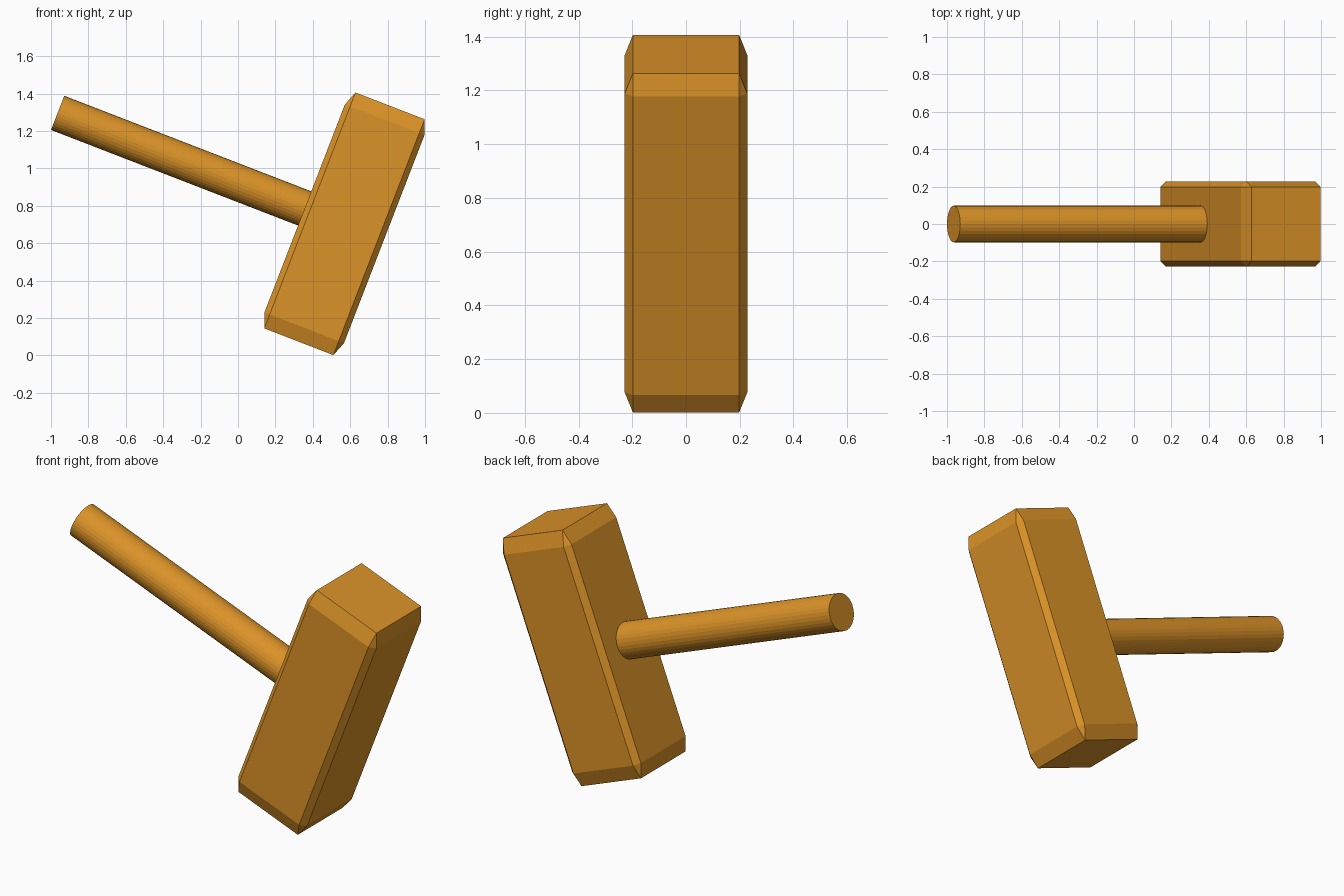
import bpy, bmesh, math
from mathutils import Matrix

if "Cube" in bpy.data.objects:
    bpy.data.objects.remove(bpy.data.objects["Cube"])

TILT = math.radians(21.15)
# Local frame at the head centre: x along the handle, z along the head
FRAME = Matrix.Translation((0.569, 0, 0.704)) @ Matrix.Rotation(TILT, 4, 'Y')

wood = bpy.data.materials.new("golden_brown")
wood.diffuse_color = (0.71, 0.29, 0.021, 1)
wood.use_nodes = True
wood.node_tree.nodes["Principled BSDF"].inputs["Base Color"].default_value = wood.diffuse_color


def finish(bm, name):
    bmesh.ops.recalc_face_normals(bm, faces=bm.faces)
    mesh = bpy.data.meshes.new(name)
    bm.to_mesh(mesh)
    bm.free()
    mesh.materials.append(wood)
    mesh.transform(FRAME)
    obj = bpy.data.objects.new(name, mesh)
    bpy.context.collection.objects.link(obj)
    return obj


# Head: square end faces flaring out to a block with chamfered long edges
INNER, OUTER, END, SHOULDER = 0.198, 0.228, 0.676, 0.596
bm = bmesh.new()
for sx in (-1, 1):
    for sy in (-1, 1):
        for sz in (-1, 1):
            for x, y, z in ((INNER, INNER, END), (OUTER, INNER, SHOULDER), (INNER, OUTER, SHOULDER)):
                bm.verts.new((sx * x, sy * y, sz * z))
bmesh.ops.convex_hull(bm, input=bm.verts)
bmesh.ops.dissolve_limit(bm, angle_limit=math.radians(1), verts=bm.verts, edges=bm.edges)
finish(bm, "head")

# Handle: plain round rod running from the free end into the head
START, STOP, RADIUS = -1.644, -0.2, 0.098
bm = bmesh.new()
bmesh.ops.create_cone(
    bm, cap_ends=True, segments=32, radius1=RADIUS, radius2=RADIUS, depth=STOP - START,
    matrix=Matrix.Translation(((START + STOP) / 2, 0, 0)) @ Matrix.Rotation(math.pi / 2, 4, 'Y'))
finish(bm, "handle")
